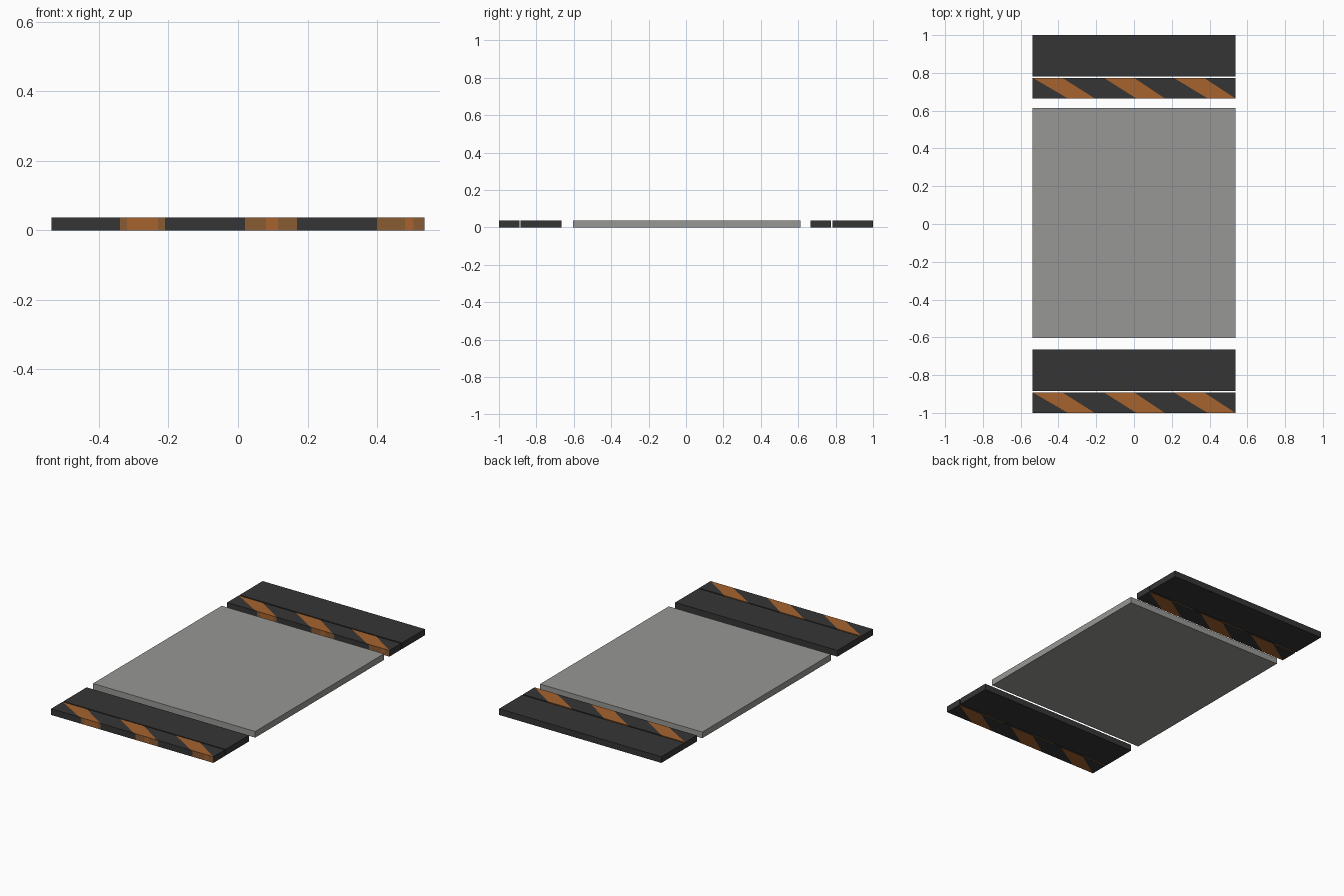
import bpy, bmesh

if "Cube" in bpy.data.objects:
    bpy.data.objects.remove(bpy.data.objects["Cube"])

H = 0.037      # plate thickness
W = 0.537      # half width


def material(name, rgb):
    m = bpy.data.materials.new(name)
    m.diffuse_color = (*rgb, 1)
    m.use_nodes = True
    m.node_tree.nodes["Principled BSDF"].inputs["Base Color"].default_value = m.diffuse_color
    return m


DARK = material("dark rubber", (0.036, 0.036, 0.036))
ORANGE = material("warning orange", (0.385, 0.125, 0.027))
BROWN = material("worn orange", (0.25, 0.106, 0.033))
GREY = material("panel grey", (0.31, 0.31, 0.30))


def finish(name, bm, mats):
    me = bpy.data.meshes.new(name)
    bm.to_mesh(me)
    bm.free()
    for m in mats:
        me.materials.append(m)
    bpy.context.collection.objects.link(bpy.data.objects.new(name, me))


def plate(name, y0, y1, mat):
    bm = bmesh.new()
    bmesh.ops.create_cube(bm, size=1)
    for v in bm.verts:
        v.co = (v.co.x * 2 * W, (y0 + y1) / 2 + v.co.y * (y1 - y0), (v.co.z + 0.5) * H)
    finish(name, bm, [mat])


# Where the diagonal stripe edges meet the near and far edge of a striped bar
NEAR = [-W, -0.35, -0.208, 0.012, 0.163, 0.39, W, W]
FAR = [-W, -W, -0.38, -0.16, 0.0, 0.21, 0.37, W]
STRIPES = [0, 1, 0, 1, 0, 1, 0]
# Front face: worn stripes with brighter centres
FRONT = [-W, -0.34, -0.32, -0.23, -0.21, 0.02, 0.08, 0.115, 0.17, 0.40, 0.48, 0.505, W]
FRONT_MATS = [0, 2, 1, 2, 0, 2, 1, 2, 0, 2, 1, 2]


def striped_bar(name, y0, y1):
    bm = bmesh.new()

    def face(points, mat):
        pts = [p for i, p in enumerate(points) if p not in points[:i]]
        f = bm.faces.new([bm.verts.new(p) for p in pts])
        f.material_index = mat

    for i, m in enumerate(STRIPES):
        n0, n1, f0, f1 = NEAR[i], NEAR[i + 1], FAR[i], FAR[i + 1]
        # top, and the underside with the pattern turned over
        face([(n0, y0, H), (n1, y0, H), (f1, y1, H), (f0, y1, H)], m)
        face([(-n0, y0, 0), (-n1, y0, 0), (-f1, y1, 0), (-f0, y1, 0)], m)
        # rear face
        if f1 > f0:
            face([(f1, y1, 0), (f0, y1, 0), (f0, y1, H), (f1, y1, H)], 2 * m)
    # front face
    for a, b, m in zip(FRONT, FRONT[1:], FRONT_MATS):
        face([(a, y0, 0), (b, y0, 0), (b, y0, H), (a, y0, H)], m)
    # ends
    face([(W, y0, 0), (W, y1, 0), (W, y1, H), (W, y0, H)], 0)
    face([(-W, y1, 0), (-W, y0, 0), (-W, y0, H), (-W, y1, H)], 0)
    finish(name, bm, [DARK, ORANGE, BROWN])


plate("centre_panel", -0.604, 0.613, GREY)
plate("front_plain_bar", -0.884, -0.665, DARK)
plate("back_plain_bar", 0.782, 1.0, DARK)
striped_bar("front_striped_bar", -1.0, -0.891)
striped_bar("back_striped_bar", 0.665, 0.774)
